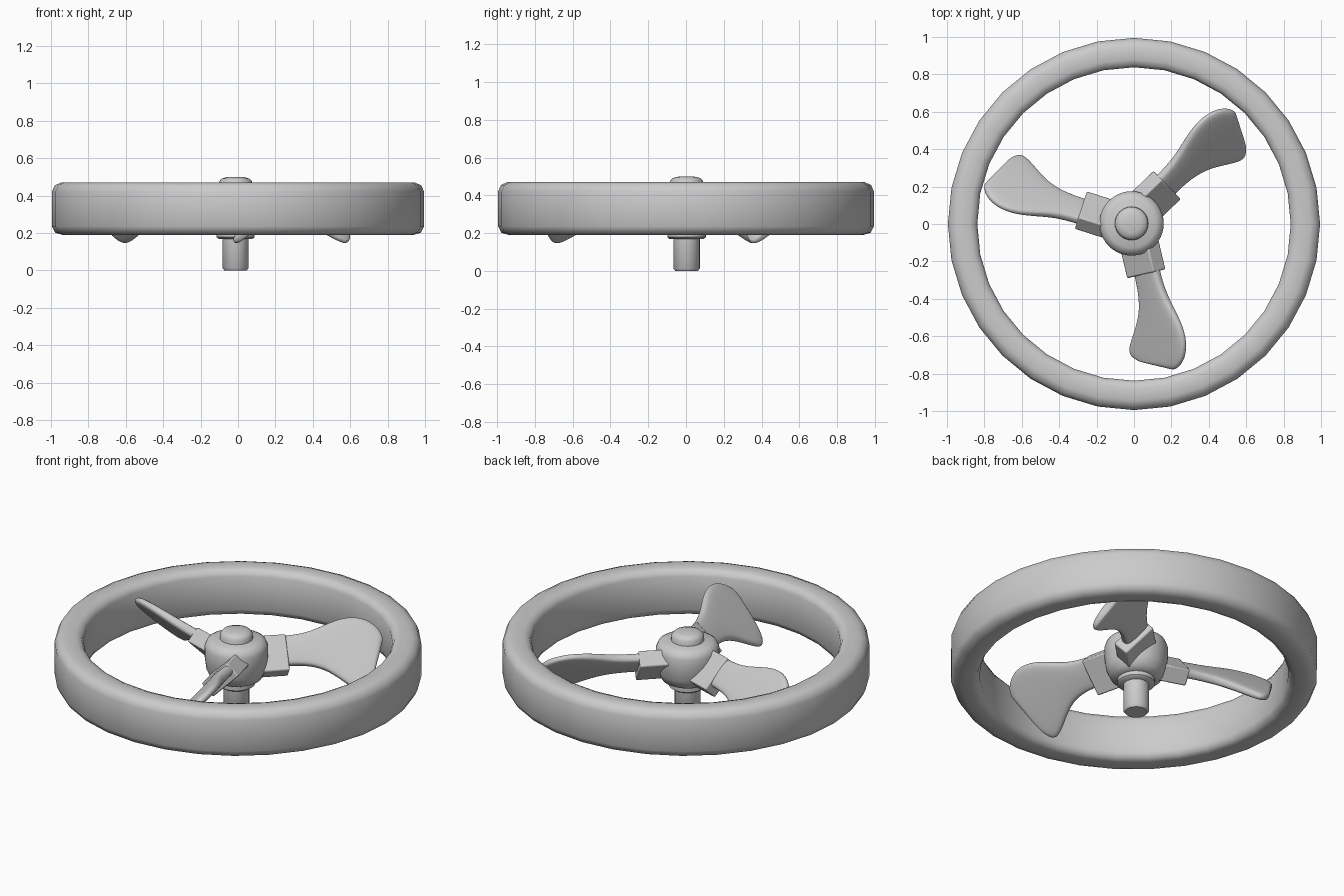
import bpy, bmesh, math
from mathutils import Vector, Matrix

cube = bpy.data.objects.get("Cube")
if cube:
    bpy.data.objects.remove(cube)

grey = bpy.data.materials.new("plain grey")
grey.use_nodes = True
grey.diffuse_color = (0.6, 0.6, 0.6, 1)
grey.node_tree.nodes["Principled BSDF"].inputs["Base Color"].default_value = (0.6, 0.6, 0.6, 1)

HUB = Vector((-0.013, 0.003, 0))
LEAN = 0.235          # sideways drift of a blade axis per unit of reach
MID_Z = 0.318


def finish(name, bm, angle=40):
    bmesh.ops.recalc_face_normals(bm, faces=bm.faces)
    mesh = bpy.data.meshes.new(name)
    bm.to_mesh(mesh)
    bm.free()
    mesh.materials.append(grey)
    ob = bpy.data.objects.new(name, mesh)
    bpy.context.collection.objects.link(ob)
    bpy.ops.object.select_all(action='DESELECT')
    ob.select_set(True)
    bpy.context.view_layer.objects.active = ob
    bpy.ops.object.shade_smooth_by_angle(angle=math.radians(angle))
    return ob


def lathe(name, profile, steps, centre=(0, 0, 0), closed=False, angle=40):
    """Turn a radius/height profile around the vertical axis."""
    bm = bmesh.new()
    verts = [bm.verts.new((r, 0, z)) for r, z in profile]
    pairs = list(zip(verts, verts[1:]))
    if closed:
        pairs.append((verts[-1], verts[0]))
    edges = [bm.edges.new(p) for p in pairs]
    bmesh.ops.spin(bm, geom=verts + edges, cent=(0, 0, 0), axis=(0, 0, 1),
                   angle=math.tau, steps=steps, use_merge=False)
    bmesh.ops.remove_doubles(bm, verts=bm.verts, dist=0.0005)
    bmesh.ops.translate(bm, verts=bm.verts, vec=centre)
    return finish(name, bm, angle)


# Outer ring with softly rounded rims
ring = [(0.838, 0.23), (0.852, 0.2), (0.88, 0.19), (0.94, 0.19), (0.978, 0.202),
        (0.995, 0.235), (0.995, 0.42), (0.98, 0.455), (0.945, 0.47), (0.88, 0.468),
        (0.852, 0.458), (0.838, 0.43)]
lathe("outer_ring", ring, 32, closed=True, angle=60)

# Hub, top cap, collar and shaft
lathe("hub", [(0, 0.2), (0.1, 0.2), (0.14, 0.22), (0.163, 0.27), (0.172, 0.34),
              (0.172, 0.4), (0.16, 0.43), (0.13, 0.447), (0, 0.45)], 40, HUB)
lathe("hub_cap", [(0.09, 0.44), (0.088, 0.475), (0.075, 0.49), (0.05, 0.498), (0, 0.5)], 32, HUB)
lathe("collar", [(0, 0.168), (0.09, 0.168), (0.102, 0.178), (0.102, 0.21)], 32, HUB)
lathe("shaft", [(0, 0), (0.06, 0), (0.07, 0.012), (0.07, 0.2)], 32, HUB)

# Blade outline as (low edge reach, low edge side, high edge reach, high edge side)
stations = [(0.2, 0.0, 0.17, 0.125), (0.27, 0.025, 0.25, 0.14), (0.4, 0.05, 0.37, 0.175),
            (0.5, 0.045, 0.47, 0.23), (0.6, 0.01, 0.56, 0.275), (0.69, -0.02, 0.66, 0.295),
            (0.725, 0.02, 0.745, 0.275), (0.74, 0.06, 0.785, 0.23)]
# Section around the blade: (fraction across the chord, half-thickness factor)
section = [(0, 0.6), (0.1, 1), (0.5, 1.15), (0.9, 1), (1, 0.6)]
section += [(f, -t) for f, t in reversed(section)]
pitch_normal = Vector((-1, -LEAN, 1)).normalized()


def surface_point(reach, side):
    return Vector((side, -reach, MID_Z + side - LEAN * reach))


def blade(name, turn):
    bm = bmesh.new()
    rows = []
    for i, (lr, ls, hr, hs) in enumerate(stations):
        low, high = surface_point(lr, ls), surface_point(hr, hs)
        half = 0.03 - 0.001 * i
        rows.append([bm.verts.new(low.lerp(high, f) + pitch_normal * half * t)
                     for f, t in section])
    n = len(section)
    for a, b in zip(rows, rows[1:]):
        for k in range(n):
            bm.faces.new((a[k], a[(k + 1) % n], b[(k + 1) % n], b[k]))
    # Close both ends with strips of quads
    for row in (rows[0], rows[-1]):
        for k in range(n // 2 - 1):
            bm.faces.new((row[k], row[k + 1], row[n - 2 - k], row[n - 1 - k]))
    bm.transform(Matrix.Translation(HUB) @ Matrix.Rotation(turn, 4, 'Z'))
    ob = finish(name, bm, 60)
    ob.modifiers.new("smooth", 'SUBSURF').levels = 2
    ob.modifiers["smooth"].render_levels = 2


def socket(name, turn):
    """Tilted block that holds a blade root."""
    bm = bmesh.new()
    bmesh.ops.create_cube(bm, size=1)
    heading = math.atan(LEAN)
    place = (Matrix.Translation(HUB) @ Matrix.Rotation(turn + heading, 4, 'Z')
             @ Matrix.Translation((0.015, -0.18, MID_Z))
             @ Matrix.Rotation(math.radians(-45), 4, 'Y')
             @ Matrix.Diagonal((0.21, 0.2, 0.095, 1)))
    bm.transform(place)
    ob = finish(name, bm, 40)
    bevel = ob.modifiers.new("soft edges", 'BEVEL')
    bevel.width = 0.008
    bevel.segments = 2


for i, side in enumerate(("front", "left", "right")):
    turn = math.radians(121) * i if i < 2 else math.radians(-121)
    blade(side + "_blade", turn)
    socket(side + "_blade_socket", turn)
